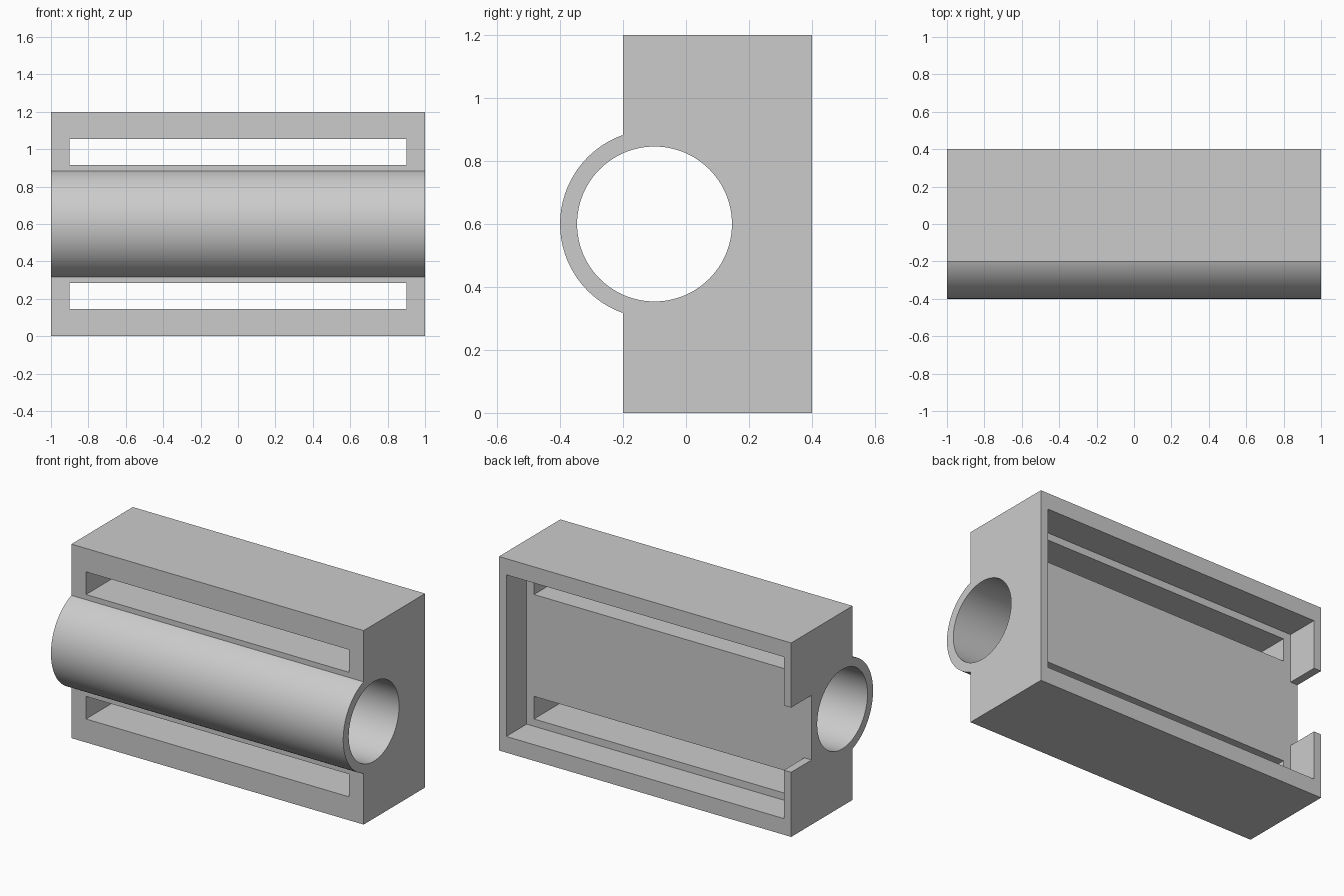
import bpy
import bmesh
from math import asin, cos, pi, sin
from mathutils import Vector

cube = bpy.data.objects.get("Cube")
if cube:
    bpy.data.objects.remove(cube, do_unlink=True)

grey = bpy.data.materials.new("light grey")
grey.use_nodes = True
colour = (0.6, 0.6, 0.6, 1)
grey.diffuse_color = colour
grey.node_tree.nodes["Principled BSDF"].inputs["Base Color"].default_value = colour


def prism(name, points, sweep):
    """Extrude a closed outline of 3D points along a vector."""
    bm = bmesh.new()
    face = bm.faces.new([bm.verts.new(p) for p in points])
    result = bmesh.ops.extrude_face_region(bm, geom=[face])
    moved = [v for v in result["geom"] if isinstance(v, bmesh.types.BMVert)]
    bmesh.ops.translate(bm, vec=Vector(sweep), verts=moved)
    bmesh.ops.recalc_face_normals(bm, faces=bm.faces)
    mesh = bpy.data.meshes.new(name)
    bm.to_mesh(mesh)
    bm.free()
    mesh.materials.append(grey)
    obj = bpy.data.objects.new(name, mesh)
    bpy.context.collection.objects.link(obj)
    return obj


def arc(radius, start, end, steps):
    """Points (y, z) around the tube axis."""
    angles = [start + (end - start) * i / steps for i in range(steps + 1)]
    return [(AXIS_Y + radius * cos(a), MID_Z + radius * sin(a)) for a in angles]


AXIS_Y, MID_Z = -0.1, 0.6
OUTER, BORE = 0.3, 0.246
FRONT, BACK, FLOOR = -0.2, 0.4, 0.2

# Housing: block with the tube bulging from its front, as one side profile
meet = pi / 2 + asin((AXIS_Y - FRONT) / OUTER)
profile = [(FRONT, 0), (BACK, 0), (BACK, 1.2), (FRONT, 1.2)]
profile += arc(OUTER, meet, 2 * pi - meet, 64)
housing = prism("housing", [(-1, y, z) for y, z in profile], (2, 0, 0))

# Bore through the tube
circle = arc(BORE, 0, 2 * pi, 96)[:-1]
cutters = [prism("bore_cutter", [(-1.1, y, z) for y, z in circle], (2.2, 0, 0))]

# Back pocket, with a notch opening through the left-hand end wall
half = [(0.95, 0.5), (-0.95, 0.5), (-0.95, 0.2), (-1.1, 0.2)]
outline = half + [(x, -z) for x, z in reversed(half)]
cutters.append(prism("pocket_cutter", [(x, FLOOR, MID_Z + z) for x, z in outline], (0, 0.3, 0)))

# Long slots above and below the tube
for side, label in ((1, "upper"), (-1, "lower")):
    corners = [(-0.9, 0.315), (0.9, 0.315), (0.9, 0.455), (-0.9, 0.455)]
    cutters.append(prism(label + "_slot_cutter",
                         [(x, -0.3, MID_Z + side * z) for x, z in corners], (0, 0.6, 0)))

# Cut everything out, then remove the cutters
bpy.ops.object.select_all(action="DESELECT")
bpy.context.view_layer.objects.active = housing
housing.select_set(True)
for cutter in cutters:
    cutter.hide_render = True
    mod = housing.modifiers.new(cutter.name, "BOOLEAN")
    mod.operation = "DIFFERENCE"
    mod.solver = "EXACT"
    mod.object = cutter
    bpy.ops.object.modifier_apply(modifier=mod.name)
    bpy.data.objects.remove(cutter, do_unlink=True)

bpy.ops.object.shade_smooth_by_angle(angle=pi / 6)
